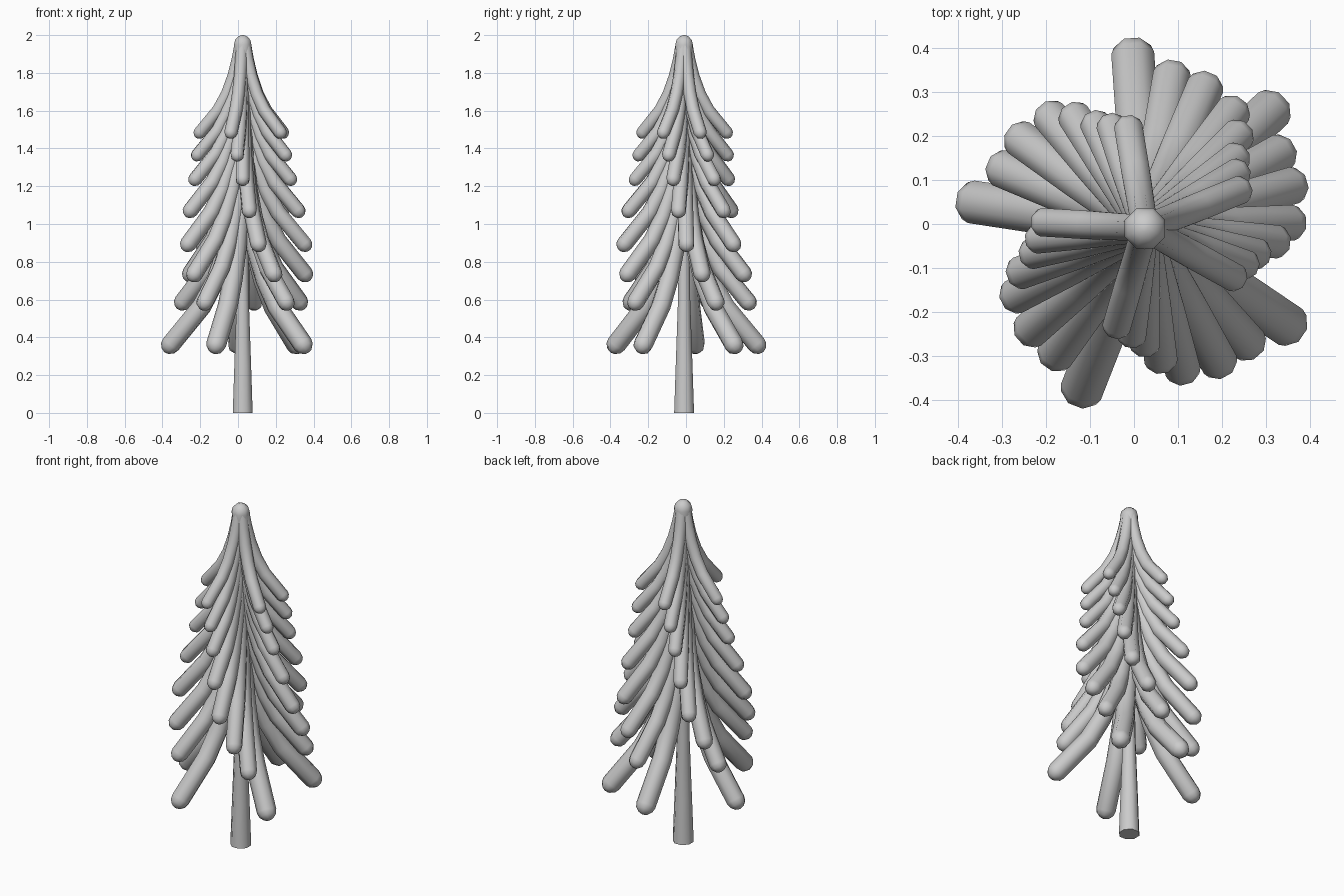
import bpy, bmesh
from math import sin, cos, pi, radians
from mathutils import Vector

if "Cube" in bpy.data.objects:
    bpy.data.objects.remove(bpy.data.objects["Cube"])

CX, CY = 0.025, -0.01      # trunk axis
SIDES = 8


def tube(name, pts, radii, side_axis):
    """Closed tube through pts, with rings square to the path."""
    bm = bmesh.new()
    rings = []
    for i, p in enumerate(pts):
        t = (pts[min(i + 1, len(pts) - 1)] - pts[max(i - 1, 0)]).normalized()
        n = t.cross(side_axis).normalized()
        rings.append([bm.verts.new(p + radii[i] * (cos(a) * side_axis + sin(a) * n))
                      for a in (2 * pi * (k + 0.5) / SIDES for k in range(SIDES))])
    for a, b in zip(rings, rings[1:]):
        for k in range(SIDES):
            j = (k + 1) % SIDES
            bm.faces.new((a[k], a[j], b[j], b[k]))
    bm.faces.new(rings[0])
    bm.faces.new(rings[-1])
    bmesh.ops.recalc_face_normals(bm, faces=bm.faces)
    mesh = bpy.data.meshes.new(name)
    bm.to_mesh(mesh)
    bm.free()
    ob = bpy.data.objects.new(name, mesh)
    bpy.context.collection.objects.link(ob)
    bpy.ops.object.select_all(action='DESELECT')
    bpy.context.view_layer.objects.active = ob
    ob.select_set(True)
    bpy.ops.object.shade_smooth_by_angle(angle=radians(50))
    return ob


def with_cap(pts, radii):
    """Add a rounded end to a path."""
    d = (pts[-1] - pts[-2]).normalized()
    p, r = pts[-1], radii[-1]
    for a in (30, 60, 82):
        pts.append(p + d * r * sin(radians(a)))
        radii.append(r * cos(radians(a)))
    return pts, radii


# Trunk with rounded tip
profile = [(0, .057), (.25, .048), (.6, .035), (1.0, .03), (1.75, .032), (1.9, .046), (1.95, .05)]
pts, rad = with_cap([Vector((CX, CY, z)) for z, r in profile], [r for z, r in profile])
tube("trunk", pts, rad, Vector((1, 0, 0)))

# Tiers from top to bottom: tip reach, lowest height, turn in degrees, tip radius
tiers = [(.262, 1.45, 0, .035), (.276, 1.33, 9, .036), (.295, 1.20, 16, .038),
         (.335, 1.03, 23, .041), (.370, .85, 31, .044), (.387, .69, 45, .046),
         (.391, .54, 58, .047), (.438, .31, 72, .053)]
# Drooping branch shape: fraction of reach, fraction of drop, fraction of thickness
shape = [(.05, 1, .95), (.12, .82, .95), (.22, .63, .95), (.37, .43, .97), (.57, .25, 1), (1, 0, 1)]

for t, (reach, low, turn, r) in enumerate(tiers):
    span = reach - r
    drop = span * 2.08
    for b in range(5):
        ang = radians(22 + turn + 77.3 * b)
        out, side = Vector((cos(ang), sin(ang), 0)), Vector((-sin(ang), cos(ang), 0))
        base = Vector((CX, CY, low + r))
        pts = [base + out * span * f + Vector((0, 0, drop * h)) for f, h, w in shape]
        pts, rad = with_cap(pts, [r * w for f, h, w in shape])
        tube(f"branch_{t + 1}_{b + 1}", pts, rad, side)
